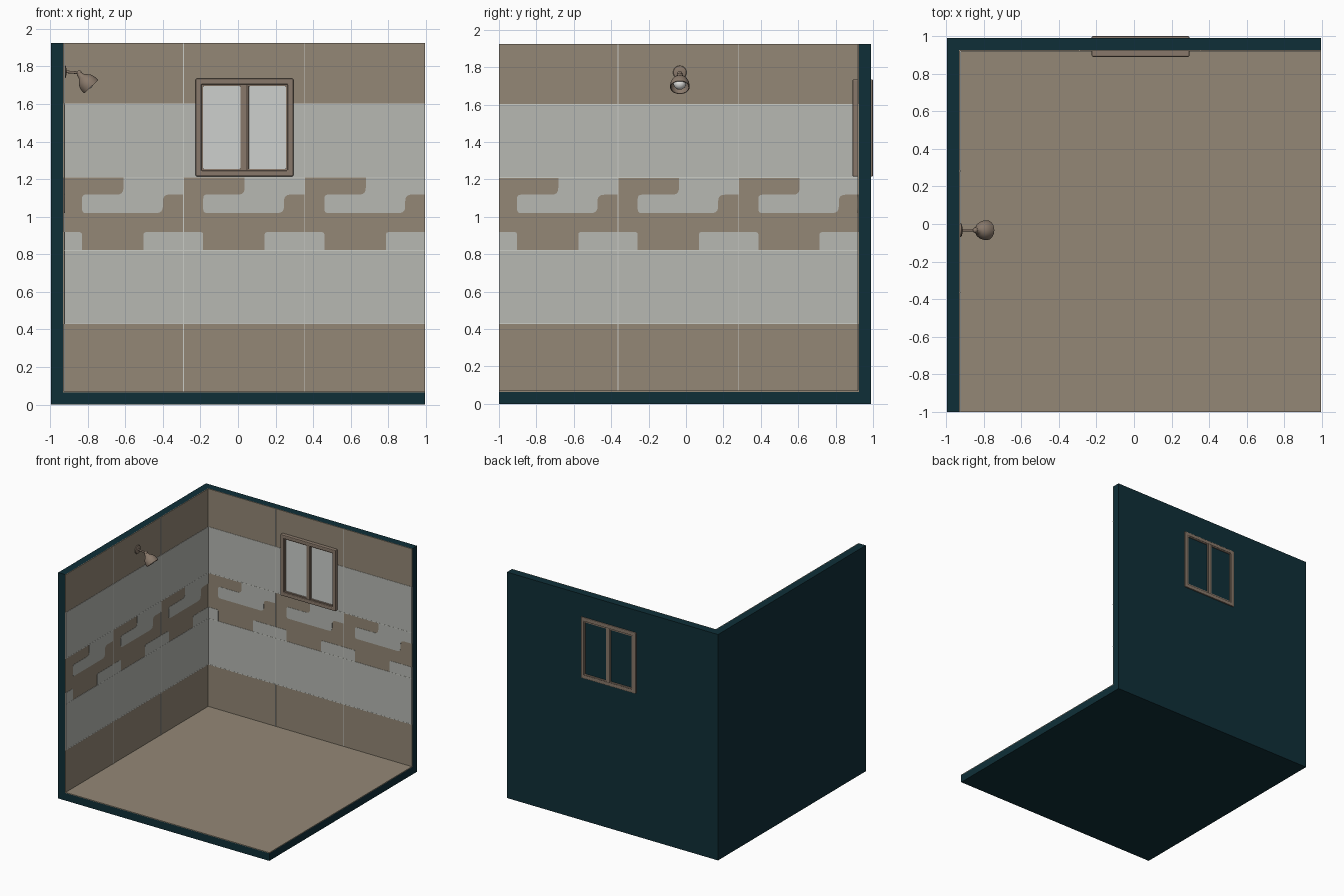
import bpy, bmesh, math
from mathutils import Vector

if "Cube" in bpy.data.objects:
    bpy.data.objects.remove(bpy.data.objects["Cube"])


def material(name, rgb):
    m = bpy.data.materials.new(name)
    m.diffuse_color = (*rgb, 1)
    m.use_nodes = True
    m.node_tree.nodes["Principled BSDF"].inputs["Base Color"].default_value = m.diffuse_color
    return m


TEAL = material("dark teal", (0.0048, 0.028, 0.039))
TAN = material("tan", (0.295, 0.245, 0.182))
GREY = material("light grey", (0.475, 0.485, 0.45))
GROUT = material("pale grout", (0.60, 0.61, 0.57))
BROWN = material("frame brown", (0.25, 0.19, 0.145))
GLASS = material("pale glass", (0.61, 0.63, 0.61))
WHITE = material("bulb white", (0.85, 0.85, 0.83))


def finish(name, bm, mat, smooth=False):
    bmesh.ops.recalc_face_normals(bm, faces=bm.faces[:])
    me = bpy.data.meshes.new(name)
    bm.to_mesh(me)
    bm.free()
    me.materials.append(mat)
    ob = bpy.data.objects.new(name, me)
    bpy.context.collection.objects.link(ob)
    if smooth:
        bpy.ops.object.select_all(action='DESELECT')
        ob.select_set(True)
        bpy.context.view_layer.objects.active = ob
        bpy.ops.object.shade_smooth_by_angle(angle=math.radians(40))
    return ob


def box(name, x, y, z, mat, bevel=0):
    bm = bmesh.new()
    bmesh.ops.create_cube(bm, size=1)
    for v in bm.verts:
        v.co = [(a + b) / 2 + c * (b - a) for (a, b), c in zip((x, y, z), v.co)]
    ob = finish(name, bm, mat)
    if bevel:
        mod = ob.modifiers.new("bevel", 'BEVEL')
        mod.width, mod.segments = bevel, 2
    return ob


def lathe(name, start, axis, profile, mat, sides=32):
    """Spin (distance, radius) pairs around an axis."""
    bm = bmesh.new()
    rot = Vector(axis).to_track_quat('Z', 'Y')
    rings = []
    for d, r in profile:
        rings.append([bm.verts.new(Vector(start) + rot @ Vector(
            (r * math.cos(math.tau * i / sides), r * math.sin(math.tau * i / sides), d)))
            for i in range(sides)])
    for a, b in zip(rings, rings[1:]):
        for i in range(sides):
            j = (i + 1) % sides
            bm.faces.new((a[i], a[j], b[j], b[i]))
    bmesh.ops.remove_doubles(bm, verts=bm.verts[:], dist=1e-5)
    return finish(name, bm, mat, True)


def ball(name, centre, r, mat):
    prof = [(-r * math.cos(math.pi * i / 12), r * math.sin(math.pi * i / 12)) for i in range(13)]
    return lathe(name, centre, (0, 0, 1), prof, mat, 24)


def rounded(points):
    """Points (u, z, radius) to an outline with rounded corners."""
    out = []
    for i, (u, z, r) in enumerate(points):
        p = Vector((u, z))
        if not r:
            out.append(p)
            continue
        a = p + (Vector(points[i - 1][:2]) - p).normalized() * r
        b = p + (Vector(points[(i + 1) % len(points)][:2]) - p).normalized() * r
        for k in range(7):
            t = k / 6
            out.append(a * (1 - t) ** 2 + p * 2 * t * (1 - t) + b * t * t)
    return out


def plate(name, outline, place, limits, depth, mat):
    """Thin plate on a wall, cut off at the wall's ends."""
    lo, hi = limits
    bm = bmesh.new()
    pts = []
    for u, z in outline:
        p = (min(max(u, lo), hi), z)
        if not pts or (Vector(p) - Vector(pts[-1])).length > 1e-5:
            pts.append(p)
    if (Vector(pts[0]) - Vector(pts[-1])).length < 1e-5:
        pts.pop()
    if len(pts) < 3 or max(p[0] for p in pts) - min(p[0] for p in pts) < 1e-4:
        bm.free()
        return
    front = [bm.verts.new(place(u, depth, z)) for u, z in pts]
    back = [bm.verts.new(place(u, -0.001, z)) for u, z in pts]
    bm.faces.new(front)
    bm.faces.new(back[::-1])
    for i in range(len(pts)):
        j = (i + 1) % len(pts)
        bm.faces.new((front[i], back[i], back[j], front[j]))
    finish(name, bm, mat)


def rect(u0, u1, z0, z1):
    return [(u0, z0), (u1, z0), (u1, z1), (u0, z1)]


# Outer shell
H = 1.925
box("floor_slab", (-0.995, 0.995), (-1, 0.99), (0, 0.064), TEAL)
box("back_wall", (-0.995, 0.995), (0.926, 0.99), (0.064, H), TEAL)
box("left_wall", (-0.995, -0.931), (-1, 0.926), (0.064, H), TEAL)

# Inner linings
box("floor_lining", (-0.931, 0.995), (-1, 0.926), (0.064, 0.07), TAN)
box("back_lining", (-0.931, 0.995), (0.92, 0.926), (0.07, H), TAN)
box("left_lining", (-0.931, -0.925), (-1, 0.92), (0.07, H), TAN)

# Tile bands, hooked pattern and grout on both walls
TILE = 0.645
LEVELS = (0.43, 0.82, 1.21, 1.60)
walls = (("back", lambda u, d, z: (u, 0.92 - d, z), (-0.925, 0.995), -0.29),
         ("left", lambda u, d, z: (-0.925 + d, u, z), (-1, 0.92), -0.363))
for side, place, lim, seam in walls:
    for z0, z1 in ((0.43, 0.82), (1.21, 1.60)):
        plate(side + "_grey_band", rect(*lim, z0, z1), place, lim, 0.002, GREY)
    for k in range(-1, 3):
        s = seam + k * TILE
        hook = rounded([(s + 0.325, 1.21, 0), (s + TILE, 1.21, 0), (s + TILE, 1.118, 0),
                        (s + 0.535, 1.118, 0.035), (s + 0.535, 1.02, 0.035),
                        (s + 0.105, 1.02, 0.02), (s + 0.105, 1.118, 0.02),
                        (s + 0.325, 1.118, 0.035)])
        plate(side + "_hook_tile", hook, place, lim, 0.002, GREY)
        block = rounded([(s - 0.213, 0.82, 0), (s + 0.105, 0.82, 0),
                         (s + 0.105, 0.918, 0.015), (s - 0.213, 0.918, 0.015)])
        plate(side + "_block_tile", block, place, lim, 0.002, GREY)
        if lim[0] + 0.01 < s < lim[1] - 0.01:
            plate(side + "_upright_grout", rect(s - 0.002, s + 0.002, 0.07, H),
                  place, lim, 0.003, GROUT)
    for z in LEVELS:
        plate(side + "_level_grout", rect(*lim, z - 0.002, z + 0.002), place, lim, 0.003, GROUT)

# Window: mitred outer frame, sashes, mullion and panes
X0, X1, Z0, Z1 = -0.225, 0.295, 1.215, 1.735


def frame(name, x0, x1, z0, z1, w, y0, y1, bevel):
    bm = bmesh.new()
    loops = []
    for inset, y in ((0, y0), (w, y0), (w, y1), (0, y1)):
        loops.append([bm.verts.new((x, y, z)) for x, z in
                      rect(x0 + inset, x1 - inset, z0 + inset, z1 - inset)])
    for i in range(4):
        a, b = loops[i], loops[(i + 1) % 4]
        for k in range(4):
            bm.faces.new((a[k], a[(k + 1) % 4], b[(k + 1) % 4], b[k]))
    ob = finish(name, bm, BROWN)
    mod = ob.modifiers.new("bevel", 'BEVEL')
    mod.width, mod.segments = bevel, 2


frame("window_frame", X0, X1, Z0, Z1, 0.031, 0.89, 1.0, 0.006)
MID = (X0 + X1) / 2
box("window_mullion", (MID - 0.014, MID + 0.014), (0.896, 1.0), (Z0 + 0.025, Z1 - 0.025),
    BROWN, 0.005)
for label, a, b in (("left", X0 + 0.029, MID - 0.012), ("right", MID + 0.012, X1 - 0.029)):
    frame(label + "_sash", a, b, Z0 + 0.029, Z1 - 0.029, 0.011, 0.903, 0.998, 0.003)
    box(label + "_pane", (a + 0.005, b - 0.005), (0.910, 0.916), (Z0 + 0.035, Z1 - 0.035), GLASS)

# Wall lamp: rose, arm, joint, bell shade and bulb
LY = -0.033
lathe("lamp_rose", (-0.925, LY, 1.772), (1, 0, 0),
      [(0, 0), (0, 0.036), (0.007, 0.034), (0.011, 0.02), (0.012, 0)], BROWN)
lathe("lamp_arm", (-0.92, LY, 1.772), (1, 0, -0.08),
      [(0, 0), (0, 0.007), (0.08, 0.007), (0.08, 0)], BROWN, 16)
ball("lamp_joint", (-0.845, LY, 1.765), 0.014, BROWN)
AXIS = Vector((0.68, 0, -0.73)).normalized()
TOP = Vector((-0.847, LY, 1.762))
lathe("lamp_shade", TOP, AXIS,
      [(0, 0), (0, 0.014), (0.02, 0.018), (0.03, 0.028), (0.045, 0.041), (0.06, 0.048),
       (0.078, 0.052), (0.096, 0.052), (0.096, 0.048), (0.078, 0.048), (0.06, 0.044),
       (0.045, 0.037), (0.03, 0.022), (0.028, 0)], BROWN)
ball("lamp_bulb", TOP + AXIS * 0.066, 0.034, WHITE)
